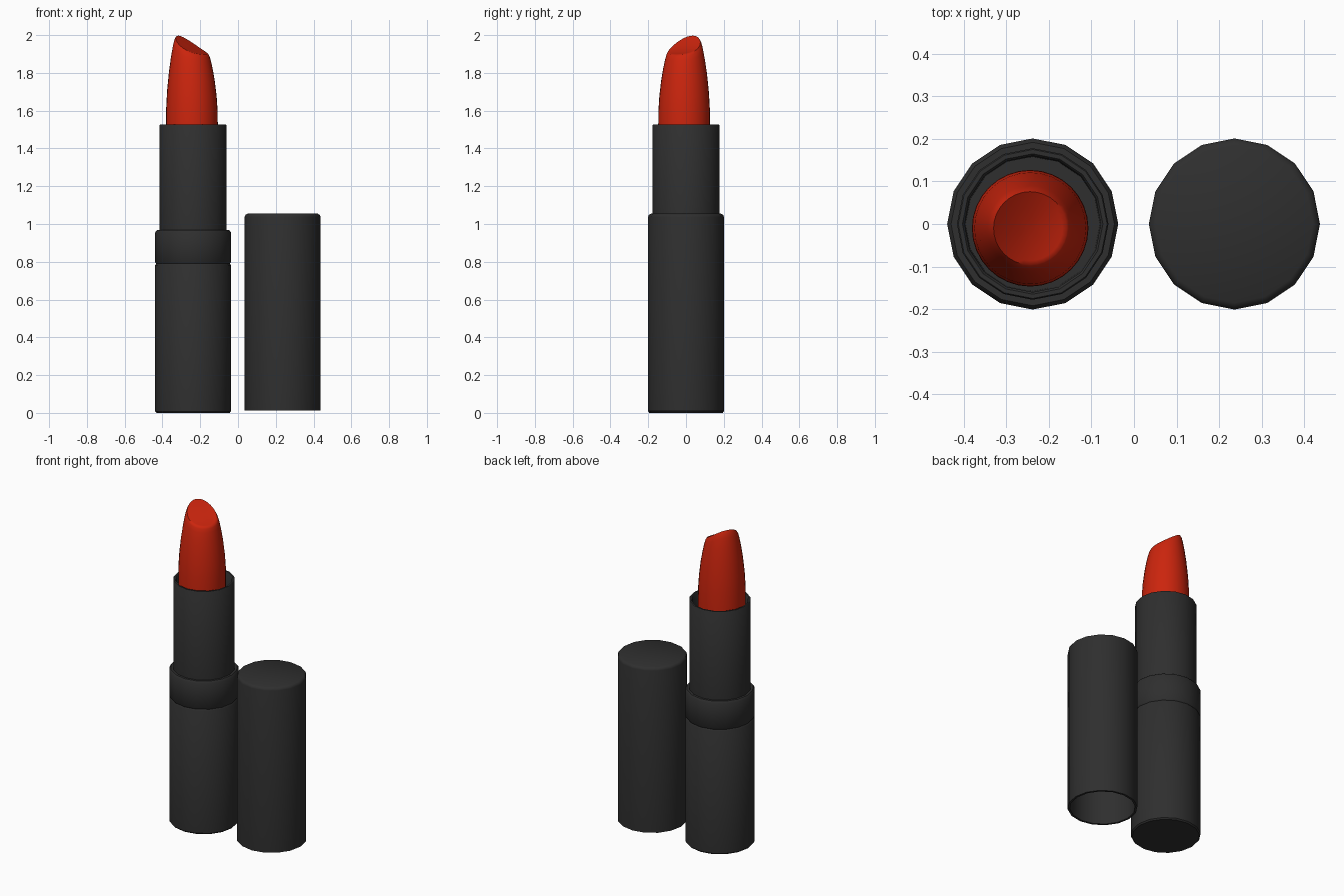
import bpy, bmesh, math

cube = bpy.data.objects.get("Cube")
if cube:
    bpy.data.objects.remove(cube, do_unlink=True)


def material(name, rgb):
    mat = bpy.data.materials.new(name)
    mat.use_nodes = True
    mat.diffuse_color = (*rgb, 1)
    bsdf = mat.node_tree.nodes["Principled BSDF"]
    bsdf.inputs["Base Color"].default_value = (*rgb, 1)
    bsdf.inputs["Roughness"].default_value = 0.5
    return mat


BLACK = material("soft black", (0.028, 0.028, 0.028))
RED = material("lipstick red", (0.60, 0.018, 0.004))


def lathe(name, rings, sides, mat, location, smooth_angle=40, height=None):
    """Skin rings of (radius, z); radius 0 makes a pole. height(x, y, z) may bend a ring."""
    bm = bmesh.new()
    loops = []
    for radius, z in rings:
        count = sides if radius > 0 else 1
        loop = []
        for i in range(count):
            a = math.tau * i / sides
            x, y = radius * math.cos(a), radius * math.sin(a)
            loop.append(bm.verts.new((x, y, height(x, y, z) if height else z)))
        loops.append(loop)
    for low, high in zip(loops, loops[1:]):
        for i in range(sides):
            j = (i + 1) % sides
            corners = [low[i % len(low)], low[j % len(low)],
                       high[j % len(high)], high[i % len(high)]]
            bm.faces.new(list(dict.fromkeys(corners)))
    bmesh.ops.recalc_face_normals(bm, faces=bm.faces)
    mesh = bpy.data.meshes.new(name)
    bm.to_mesh(mesh)
    bm.free()
    mesh.materials.append(mat)
    obj = bpy.data.objects.new(name, mesh)
    bpy.context.collection.objects.link(obj)
    obj.location = location
    bpy.ops.object.select_all(action="DESELECT")
    obj.select_set(True)
    bpy.context.view_layer.objects.active = obj
    bpy.ops.object.shade_smooth_by_angle(angle=math.radians(smooth_angle))
    return obj


TUBE = (-0.238, 0, 0)
CAP = (0.236, 0, 0)

# Lower case with a rounded foot, narrowing into the groove
lathe("base_case", [(0, 0), (0.194, 0), (0.201, 0.008), (0.201, 0.782),
                    (0.195, 0.79), (0.185, 0.79), (0, 0.79)], 16, BLACK, TUBE)

# Collar ring above the groove
lathe("collar", [(0, 0.79), (0.195, 0.79), (0.201, 0.798), (0.201, 0.955),
                 (0.192, 0.967), (0.178, 0.967), (0, 0.967)], 16, BLACK, TUBE)

# Open inner sleeve
lathe("inner_sleeve", [(0.178, 0.96), (0.178, 1.522), (0.175, 1.526), (0.165, 1.526),
                       (0.160, 1.52), (0.158, 1.36), (0, 1.36)], 16, BLACK, TUBE)

# Hollow cap standing beside the case, open at the bottom
lathe("cap", [(0, 1.03), (0.188, 1.03), (0.188, 0.012), (0.201, 0.012), (0.201, 1.037),
              (0.197, 1.048), (0.185, 1.055), (0, 1.055)], 16, BLACK, CAP)

# Lipstick bullet: tapered wall whose rings lean toward a slanted, slightly hollow tip
BOTTOM = 1.525


def slant(x, y, t):
    r = math.hypot(x, y)
    scale = min(1, 0.088 / r) if r else 1
    d = (-0.85 * x + 0.53 * y) * scale
    rim = 1.93 + 0.58 * d + 2.3 * d * d
    return BOTTOM + t * (rim - BOTTOM)


wall = [(0.137, -0.4), (0.137, 0), (0.136, 0.2), (0.131, 0.4), (0.121, 0.62),
        (0.110, 0.79), (0.100, 0.91), (0.093, 0.97), (0.086, 1)]
tip = [(0.076, 1), (0.05, 1), (0.025, 1), (0, 1)]
lathe("lipstick_bullet", wall + tip, 32, RED, (-0.244, -0.01, 0), 50, slant)
